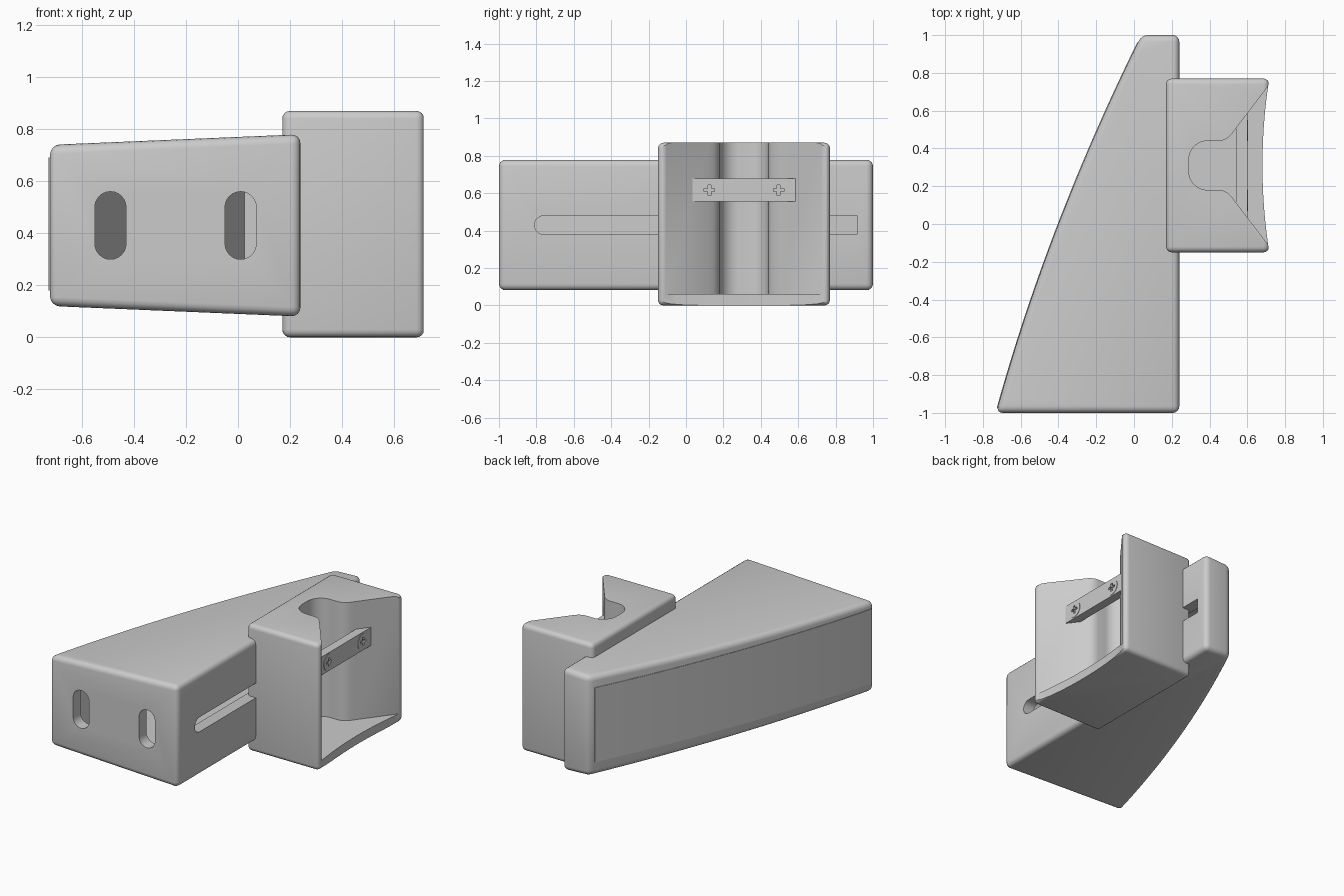
import bpy, bmesh, math
from mathutils import Vector

cube = bpy.data.objects.get("Cube")
if cube:
    bpy.data.objects.remove(cube, do_unlink=True)

grey = bpy.data.materials.new("plain grey")
grey.use_nodes = True
COLOUR = (0.6, 0.6, 0.6, 1)
grey.diffuse_color = COLOUR
grey.node_tree.nodes["Principled BSDF"].inputs["Base Color"].default_value = COLOUR


def prism(name, pts, axis, lo, hi):
    """Extrude a 2D outline along an axis; x uses (y, z), y uses (x, z), z uses (x, y)."""
    def place(p, d):
        return {"x": (d, p[0], p[1]), "y": (p[0], d, p[1]), "z": (p[0], p[1], d)}[axis]
    bm = bmesh.new()
    face = bm.faces.new([bm.verts.new(place(p, lo)) for p in pts])
    new = bmesh.ops.extrude_face_region(bm, geom=[face])["geom"]
    shift = Vector(place((0, 0), hi - lo))
    bmesh.ops.translate(bm, verts=[v for v in new if isinstance(v, bmesh.types.BMVert)], vec=shift)
    bmesh.ops.recalc_face_normals(bm, faces=bm.faces)
    mesh = bpy.data.meshes.new(name)
    bm.to_mesh(mesh)
    bm.free()
    mesh.materials.append(grey)
    obj = bpy.data.objects.new(name, mesh)
    bpy.context.collection.objects.link(obj)
    return obj


def apply(obj, mod):
    bpy.ops.object.select_all(action="DESELECT")
    obj.select_set(True)
    bpy.context.view_layer.objects.active = obj
    bpy.ops.object.modifier_apply(modifier=mod.name)


def round_edges(obj, width):
    mod = obj.modifiers.new("round", "BEVEL")
    mod.width, mod.segments = width, 4
    mod.limit_method, mod.angle_limit = "ANGLE", math.radians(30)
    apply(obj, mod)


def cut(obj, cutter, keep=False):
    mod = obj.modifiers.new("cut", "BOOLEAN")
    mod.operation, mod.solver, mod.object = "DIFFERENCE", "EXACT", cutter
    apply(obj, mod)
    if not keep:
        bpy.data.objects.remove(cutter, do_unlink=True)


def smooth(obj):
    bpy.ops.object.select_all(action="DESELECT")
    obj.select_set(True)
    bpy.context.view_layer.objects.active = obj
    bpy.ops.object.shade_smooth_by_angle(angle=math.radians(30))


def arc(cx, cy, r, start, end, n=12):
    angles = [math.radians(start + (end - start) * i / n) for i in range(n + 1)]
    return [(cx + r * math.cos(a), cy + r * math.sin(a)) for a in angles]


def box(x0, x1, y0, y1):
    return [(x0, y0), (x1, y0), (x1, y1), (x0, y1)]


def swept(y0, y1, offset, n=24):
    """Points along the bowed side of the wedge."""
    ys = [y0 + (y1 - y0) * i / n for i in range(n + 1)]
    return [(-0.4 + 0.385 * y + 0.055 * y * y + offset, y) for y in ys]


# Hollow wedge body, slightly shallower towards the bowed side
body = prism("wedge_body", swept(-1, 1, 0) + [(0.24, 1), (0.24, -1)], "z", 0.08, 0.78)
for v in body.data.vertices:
    v.co.z += math.copysign(0.042 * (0.24 - v.co.x), 0.43 - v.co.z)
round_edges(body, 0.035)
cut(body, prism("cavity", swept(-0.92, 0.92, 0.025) + [(0.16, 0.92), (0.16, -0.92)],
                "z", 0.17, 0.69))

# Upright slots in the front and a long slot in the side
for x in (-0.49, 0.01):
    outline = arc(x, 0.50, 0.06, 0, 180) + arc(x, 0.36, 0.06, 180, 360)
    cut(body, prism("front_slot", outline, "y", -1.1, -0.9))
outline = arc(-0.76, 0.43, 0.05, 90, 270) + [(0.915, 0.38), (0.915, 0.48)]
cut(body, prism("side_slot", outline, "x", 0.1, 0.3))
smooth(body)

# Thin cover on the bowed side
cover = prism("curved_cover", swept(-0.975, 0.96, -0.004) + swept(-0.975, 0.96, 0.006)[::-1],
              "z", 0.18, 0.69)
smooth(cover)

# Cradle block with a concave front
MID = 0.31
block = prism("cradle_block", box(0.17, 0.715, -0.15, 0.77), "z", 0, 0.87)
round_edges(block, 0.03)
cut(block, prism("front_hollow", arc(3.635, MID, 2.955, 0, 360, 256)[:-1], "z", -0.1, 1))

# Flared channel, open at the top and closed by a thin floor
half = arc(0.39, 0.03, 0.1, 180, 90) + [(0.45, 0.13), (0.475, 0.134), (0.497, 0.146),
                                        (0.517, 0.166), (0.535, 0.19), (0.76, 0.485)]
channel = [(x, MID + d) for x, d in half] + [(x, MID - d) for x, d in reversed(half)]
cut(block, prism("channel", channel, "z", 0.06, 1))
smooth(block)

# Retaining bar across the channel
bar = prism("retaining_bar", [(0.54, MID - 0.2), (0.6, MID - 0.28),
                              (0.6, MID + 0.28), (0.54, MID + 0.2)], "z", 0.555, 0.68)

# Cross-head screws
for side, name in ((-1, "right_screw"), (1, "left_screw")):
    y, z = MID + side * 0.185, 0.617
    screw = prism(name, arc(y, z, 0.055, 0, 360, 32)[:-1], "x", 0.57, 0.603)
    for w, h in ((0.028, 0.008), (0.008, 0.028)):
        cross = prism("cross", box(y - w, y + w, z - h, z + h), "x", 0.585, 0.65)
        cut(bar, cross, keep=True)
        cut(screw, cross)
    smooth(screw)
